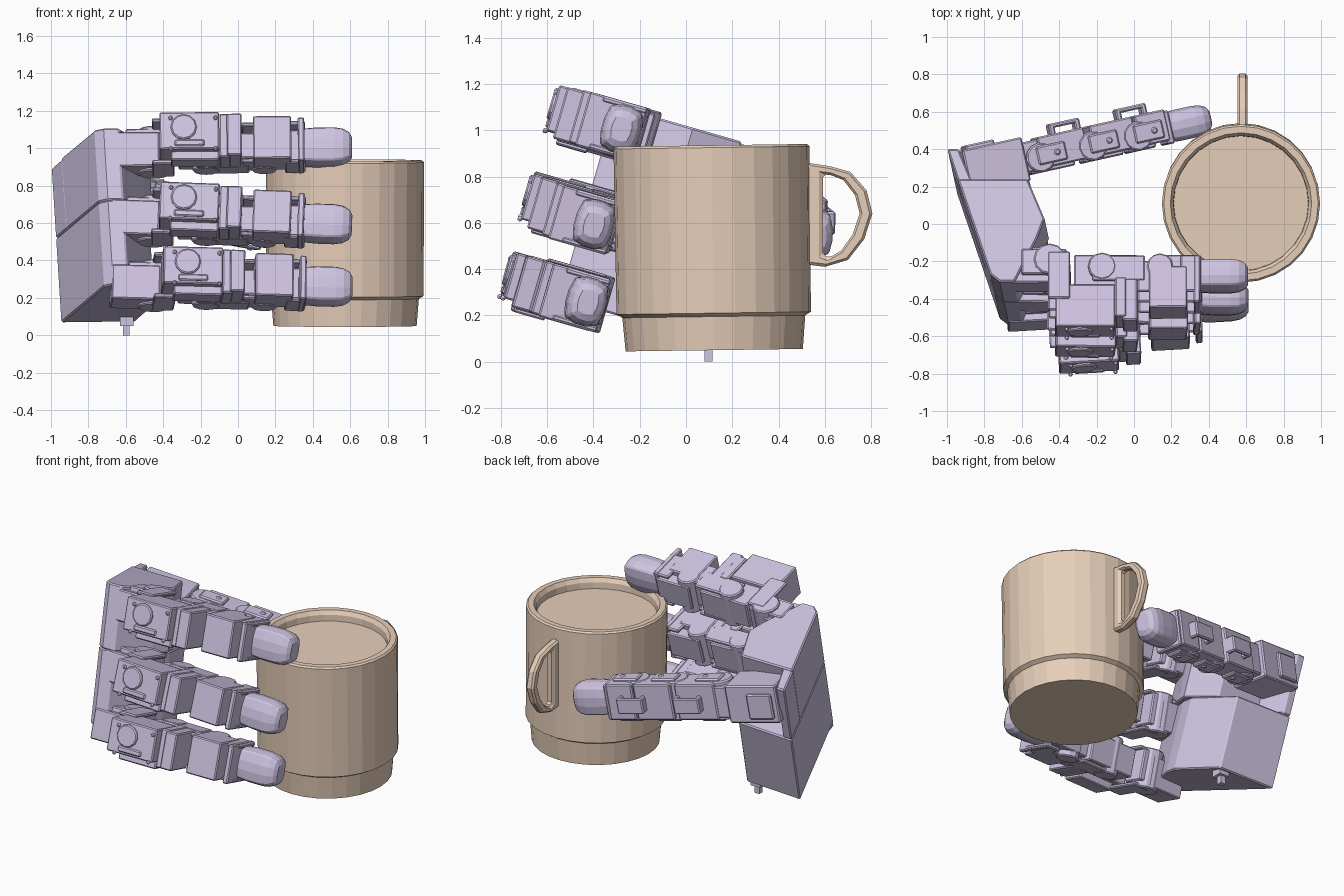
import bpy, bmesh
from math import sin, cos, pi, radians
from mathutils import Matrix, Vector

if "Cube" in bpy.data.objects:
    bpy.data.objects.remove(bpy.data.objects["Cube"])


def material(name, rgb):
    m = bpy.data.materials.new(name)
    m.diffuse_color = (*rgb, 1)
    m.use_nodes = True
    m.node_tree.nodes["Principled BSDF"].inputs["Base Color"].default_value = m.diffuse_color
    return m


LILAC = material("lilac_plastic", (0.62, 0.55, 0.76))
TAN = material("tan_ceramic", (0.80, 0.62, 0.49))


def finish(bm, name, mat, matrix=Matrix(), bevel=0.0):
    bmesh.ops.recalc_face_normals(bm, faces=bm.faces[:])
    mesh = bpy.data.meshes.new(name)
    bm.to_mesh(mesh)
    bm.free()
    mesh.materials.append(mat)
    ob = bpy.data.objects.new(name, mesh)
    ob.matrix_world = matrix
    bpy.context.collection.objects.link(ob)
    if bevel:
        b = ob.modifiers.new("chamfer", "BEVEL")
        b.width, b.segments, b.limit_method = bevel, 1, "ANGLE"
        b.angle_limit = radians(50)
    return ob


def box(bm, x, y, z):
    c = [((a[0] + a[1]) / 2) for a in (x, y, z)]
    s = [(a[1] - a[0]) for a in (x, y, z)]
    bmesh.ops.create_cube(bm, size=1, matrix=Matrix.Translation(c) @ Matrix.Diagonal((*s, 1)))


def disc(bm, c, r, depth, axis="Z", n=12):
    rot = Matrix.Rotation(pi / 2, 4, "X") if axis == "Y" else Matrix()
    bmesh.ops.create_cone(bm, cap_ends=True, segments=n, radius1=r, radius2=r, depth=depth,
                          matrix=Matrix.Translation(c) @ rot)


def loft(bm, rings, cap=True, closed=False):
    vs = [[bm.verts.new(p) for p in r] for r in rings]
    n = len(vs[0])
    pairs = list(zip(vs, vs[1:])) + ([(vs[-1], vs[0])] if closed else [])
    for a, b in pairs:
        for i in range(n):
            j = (i + 1) % n
            bm.faces.new((a[i], a[j], b[j], b[i]))
    if cap and not closed:
        bm.faces.new(vs[0])
        bm.faces.new(vs[-1])


def fingertip(bm, x0, x1, y, hy, hz):
    # rounded rectangular sections shrinking to a blunt dome
    rings = []
    for f, k in ((0, .94), (.3, 1), (.65, 1), (.82, .93), (.94, .76), (1, .5)):
        ring = []
        for i in range(12):
            a = 2 * pi * (i + .5) / 12
            c, s = cos(a), sin(a)
            q = (abs(c) ** 4 + abs(s) ** 4) ** (-1 / 4)
            ring.append((x0 + f * (x1 - x0), y + hy * k * c * q, hz * k * s * q))
        rings.append(ring)
    loft(bm, rings)


# ---- mug: lathe with foot ring, rim and shallow well
MUG = (Matrix.Translation((.572, .122, .05)) @ Matrix.Rotation(radians(.8), 4, "X"))
bm = bmesh.new()
profile = [(.383, 0), (.395, .145), (.42, .16), (.423, .875), (.413, .885),
           (.378, .885), (.362, .86), (.36, .82)]
loft(bm, [[(r * cos(2 * pi * i / 28), r * sin(2 * pi * i / 28), z) for i in range(28)]
          for r, z in profile])
finish(bm, "mug_body", TAN, MUG)

# ---- mug handle: closed D-shaped loop
outer = [(.52, .42), (.60, .41), (.70, .44), (.77, .53), (.805, .64),
         (.78, .74), (.71, .82), (.62, .845), (.52, .86)]
inner = [(.592, .46), (.62, .45), (.67, .48), (.72, .55), (.75, .64),
         (.73, .72), (.68, .785), (.63, .805), (.592, .81)]
bm = bmesh.new()
loft(bm, [[(x, *p) for p in pts] for x, pts in
          ((.553, outer), (.607, outer), (.607, inner), (.553, inner))], closed=True)
finish(bm, "mug_handle", TAN, bevel=.012)

# ---- hand frame, tipped about x
HAND = Matrix.Rotation(radians(-16), 4, "X")


def prism(bm, pts, w0, w1):
    loft(bm, [[(x + .06 * (1 - w), v, w) for x, v in pts] for w in (w0, w1)])


# ---- palm: wide lower block, narrower upper block, rear flange beside the thumb
bm = bmesh.new()
prism(bm, [(-1, .14), (-.77, -.56), (-.72, -.60), (-.64, -.60), (-.52, -.3), (-.5, -.2), (-.6, .12)], .11, .58)
prism(bm, [(-.945, -.03), (-.77, -.56), (-.72, -.60), (-.64, -.60), (-.52, -.36), (-.48, -.25), (-.57, -.03)], .58, .98)
prism(bm, [(-1, .14), (-.942, -.04), (-.86, -.06), (-.94, .14)], .58, .97)
finish(bm, "palm", LILAC, HAND, .008)
bm = bmesh.new()
box(bm, (-.615, -.58), (.08, .115), (0, .14))
box(bm, (-.63, -.56), (.06, .13), (.05, .1))
finish(bm, "palm_peg", LILAC)


def finger(name, w, yaw, droop):
    bm = bmesh.new()
    # knuckle motor and hub
    box(bm, (-.68, -.42), (-.60, -.40), (-.11, .08))
    box(bm, (-.60, -.36), (-.56, -.42), (-.09, .11))
    disc(bm, (-.45, -.48, 0), .085, .25)
    for s in (-1, 1):
        # side brackets of both joints
        box(bm, (-.46, -.34), (-.70, -.44), (s * .115 - .012, s * .115 + .012))
        box(bm, (-.22, .06), (-.60, -.46), (s * .105 - .012, s * .105 + .012))
        box(bm, (.02, .16), (-.66, -.49), (s * .10 - .012, s * .10 + .012))
        box(bm, (.25, .36), (-.66, -.46), (s * .105 - .012, s * .105 + .012))
        # screws
        for x in (-.36, -.12):
            disc(bm, (x, -.86, s * .085 - .005), .014, .02, "Y", 6)
    # first motor with output horn and connector
    box(bm, (-.42, -.10), (-.855, -.62), (-.09, .115))
    box(bm, (-.36, -.10), (-.80, -.66), (-.135, -.08))
    disc(bm, (-.29, -.855, .03), .07, .03, "Y")
    box(bm, (-.34, -.18), (-.865, -.84), (-.075, -.04))
    # yoke between the motors
    box(bm, (-.32, .02), (-.63, -.45), (-.09, .09))
    disc(bm, (-.17, -.52, 0), .075, .24)
    box(bm, (-.06, .02), (-.82, -.52), (-.115, .115))
    box(bm, (-.10, -.04), (-.80, -.58), (-.12, .12))
    box(bm, (0, .12), (-.60, -.49), (-.07, .07))
    # second motor, end frame
    box(bm, (.08, .285), (-.75, -.52), (-.115, .12))
    box(bm, (.10, .34), (-.60, -.45), (-.085, .085))
    disc(bm, (.14, -.52, 0), .07, .24)
    box(bm, (.32, .355), (-.72, -.46), (-.12, .12))
    fingertip(bm, .34, .61, -.545, .085, .105)
    pivot = Matrix.Translation((-.5, -.5, 0))
    turn = Matrix.Rotation(radians(yaw), 4, "Z") @ Matrix.Rotation(radians(droop), 4, "Y")
    finish(bm, name, LILAC, HAND @ Matrix.Translation((0, 0, w)) @ pivot @ turn @ pivot.inverted(), .008)


finger("upper_finger", .88, 0, -.5)
finger("middle_finger", .50, 0, 2.2)
finger("lower_finger", .14, 3.5, .5)

# ---- thumb: same kind of chain on the far side of the mug
start, end = Vector((-.75, .31, .75)), Vector((.4, .565, .54))
ax = (end - start).normalized()
ay = Vector((0, 0, 1)).cross(ax).normalized()
az = ax.cross(ay)
THUMB = Matrix.Translation(start) @ Matrix((ax, ay, az)).transposed().to_4x4()
bm = bmesh.new()
box(bm, (-.17, .16), (-.12, .12), (-.12, .12))
box(bm, (-.14, .02), (-.15, .14), (-.09, .07))
box(bm, (.12, .30), (-.075, .09), (-.10, .10))
for x0, x1 in ((.24, .50), (.53, .77), (.78, .95)):
    box(bm, (x0, x1), (-.07, .10), (-.11, .12))
    box(bm, (x0 - .06, x1 - .08), (-.09, .05), (-.08, .09))
    disc(bm, (x0, -.01, 0), .08, .25)
    for s in (-1, 1):
        box(bm, (x0 - .02, x0 + .14), (-.05, .05), (s * .125 - .012, s * .125 + .012))
        disc(bm, (x0 + .09, .0, s * .135), .02, .02, n=6)
# cable loops on the outer side
for x0 in (.33, .70):
    for x in (x0, x0 + .14):
        box(bm, (x, x + .03), (.06, .15), (-.05, .05))
    box(bm, (x0, x0 + .17), (.13, .155), (-.05, .05))
box(bm, (.93, .97), (-.09, .09), (-.115, .115))
fingertip(bm, .95, 1.2, 0, .085, .105)
finish(bm, "thumb", LILAC, THUMB, .008)
